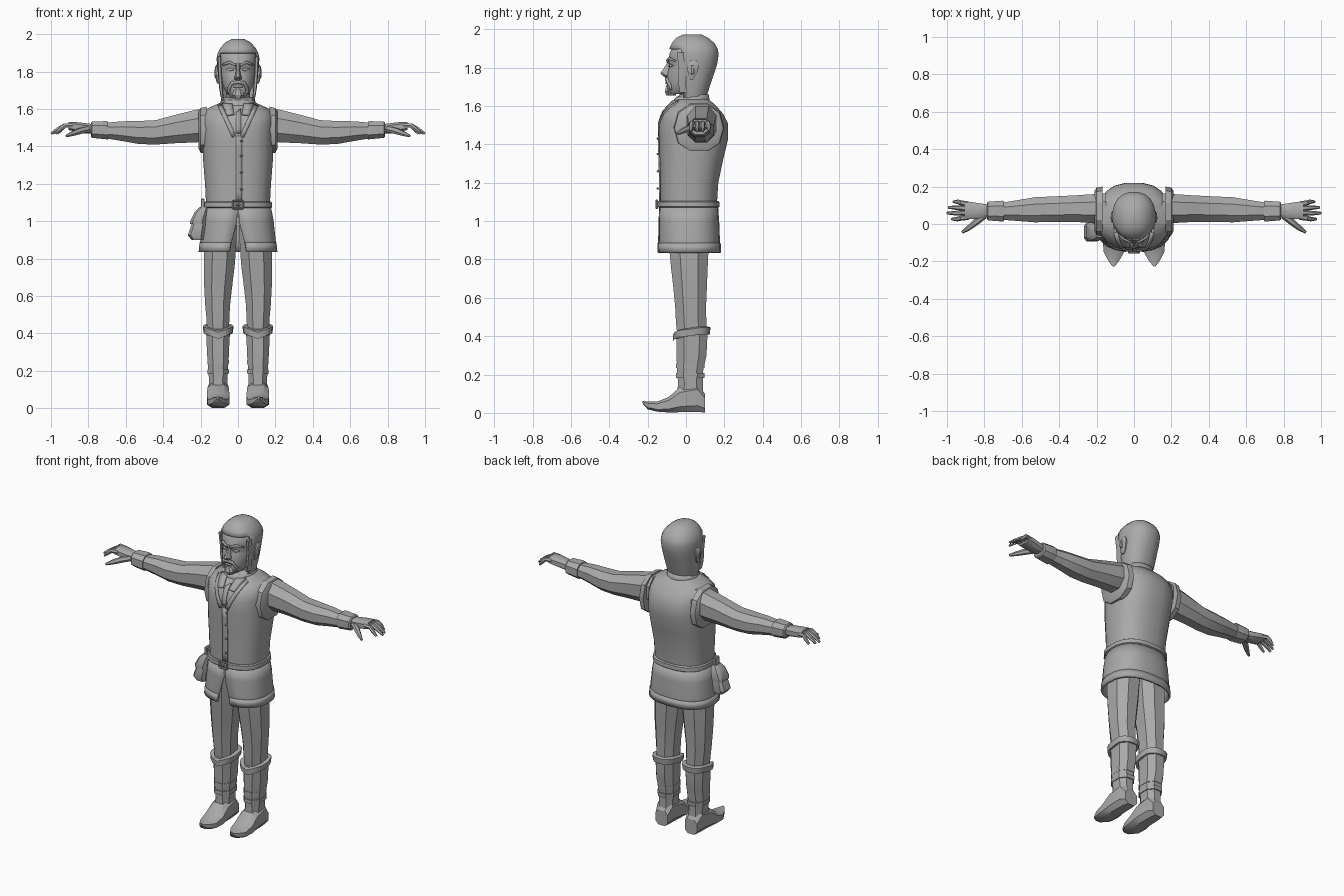
import bpy, bmesh, math
from mathutils import Vector
from mathutils.bvhtree import BVHTree

GREY = bpy.data.materials.new("plain grey")
GREY.diffuse_color = (0.4, 0.4, 0.4, 1)


def finish(name, bm, mirror=False, thick=0, angle=32):
    bmesh.ops.recalc_face_normals(bm, faces=bm.faces)
    me = bpy.data.meshes.new(name)
    bm.to_mesh(me)
    ob = bpy.data.objects.new(name, me)
    bpy.context.collection.objects.link(ob)
    me.materials.append(GREY)
    if thick:
        m = ob.modifiers.new("thickness", 'SOLIDIFY')
        m.thickness, m.offset = thick, 0
    if mirror:
        ob.modifiers.new("mirror", 'MIRROR')
    bpy.ops.object.select_all(action='DESELECT')
    ob.select_set(True)
    bpy.context.view_layer.objects.active = ob
    bpy.ops.object.shade_smooth_by_angle(angle=math.radians(angle))
    return ob


def place(axis, t, a, b):
    return {'z': (a, b, t), 'x': (t, a, b), 'y': (a, t, b)}[axis]


def loft(rows, n=8, p=2.4, axis='z', caps=True, turn=0.5):
    """Rows are (position, a min, a max, b min, b max); p is the corner squareness."""
    bm, rings = bmesh.new(), []
    for t, a0, a1, b0, b1 in rows:
        ring = []
        for i in range(n):
            u = 2 * math.pi * (i + turn) / n - math.pi / 2
            c, s = math.cos(u), math.sin(u)
            a = (a0 + a1) / 2 + (a1 - a0) / 2 * math.copysign(abs(c) ** (2 / p), c)
            b = (b0 + b1) / 2 + (b1 - b0) / 2 * math.copysign(abs(s) ** (2 / p), s)
            ring.append(bm.verts.new(place(axis, t, a, b)))
        rings.append(ring)
    for r, q in zip(rings, rings[1:]):
        for i in range(n):
            bm.faces.new((r[i], r[(i + 1) % n], q[(i + 1) % n], q[i]))
    if caps:
        bm.faces.new(rings[0])
        bm.faces.new(rings[-1])
    return bm


def sym(rows):
    return [(z, -w, w, y0, y1) for z, w, y0, y1 in rows]


def tube(name, path, n=6, mirror=True):
    """Tapered tube through (x, y, z, radius) points."""
    bm, rings = bmesh.new(), []
    pts = [Vector(q[:3]) for q in path]
    for i, q in enumerate(path):
        d = (pts[min(i + 1, len(pts) - 1)] - pts[max(i - 1, 0)]).normalized()
        side = d.cross(Vector((0, 0, 1))).normalized()
        up = side.cross(d)
        rings.append([bm.verts.new(pts[i] + q[3] * (math.cos(k * 2 * math.pi / n) * side
                      + math.sin(k * 2 * math.pi / n) * up)) for k in range(n)])
    for r, s in zip(rings, rings[1:]):
        for i in range(n):
            bm.faces.new((r[i], r[(i + 1) % n], s[(i + 1) % n], s[i]))
    bm.faces.new(rings[0])
    bm.faces.new(rings[-1])
    return finish(name, bm, mirror)


def box(name, c, size, mirror=False, bevel=0.004):
    bm = bmesh.new()
    bmesh.ops.create_cube(bm, size=1)
    for v in bm.verts:
        v.co = Vector(c) + Vector([v.co[i] * size[i] for i in range(3)])
    bmesh.ops.bevel(bm, geom=bm.edges[:], offset=bevel, segments=1, affect='EDGES')
    return finish(name, bm, mirror)


def strip(name, tree, left, right, mirror=True, steps=6, lift=0.003, thick=0.008):
    """Plate laid on the front of a body between two (x, z) polylines."""
    def at(line, f):
        k = min(int(f * (len(line) - 1)), len(line) - 2)
        return Vector(line[k]).lerp(Vector(line[k + 1]), f * (len(line) - 1) - k)
    bm, rows = bmesh.new(), []
    for i in range(steps + 1):
        row = []
        for x, z in (at(left, i / steps), at(right, i / steps)):
            hit = tree.ray_cast(Vector((x, -1, z)), Vector((0, 1, 0)))[0]
            row.append(bm.verts.new((x, (hit.y if hit else -0.06) - lift, z)))
        rows.append(row)
    for r, q in zip(rows, rows[1:]):
        bm.faces.new((r[0], r[1], q[1], q[0]))
    return finish(name, bm, mirror, thick)


# Vest
bm = loft(sym([(1.08, .172, -.135, .162), (1.2, .178, -.135, .17), (1.32, .188, -.138, .195),
               (1.43, .192, -.142, .222), (1.51, .193, -.142, .22), (1.56, .192, -.125, .195),
               (1.6, .172, -.088, .16), (1.625, .115, -.065, .132), (1.64, .08, -.045, .11)]), 20, 2.5)
vest_tree = BVHTree.FromBMesh(bm)
finish("vest", bm)
strip("vest_lapel", vest_tree, [(.088, 1.625), (.012, 1.46)], [(.108, 1.615), (.03, 1.445)])
strip("vest_placket", vest_tree, [(-.012, 1.455), (-.012, 1.1)], [(.022, 1.455), (.022, 1.1)], False)
strip("shirt_placket", vest_tree, [(-.012, 1.58), (-.012, 1.47)], [(.016, 1.6), (.016, 1.47)], False)
for z in (1.43, 1.35, 1.26, 1.17):
    box("vest_button", (.018, -.147, z), (.016, .012, .012))
# Armhole rims
finish("armhole_rim", loft([(.168, -.065, .2, 1.36, 1.618), (.2, -.06, .195, 1.36, 1.61),
                            (.212, -.035, .175, 1.385, 1.59)], 10, 2.3, 'x'), True)

# Belt and buckle
finish("belt", loft(sym([(1.07, .178, -.143, .17), (1.075, .185, -.149, .176),
                         (1.1, .183, -.149, .175), (1.105, .176, -.143, .168)]), 20, 2.5))
box("buckle_side", (.027, -.152, 1.088), (.01, .014, .048), True)
for z in (1.068, 1.108):
    box("buckle_bar", (0, -.152, z), (.062, .014, .01))
box("buckle_pin", (0, -.154, 1.088), (.028, .01, .012))


# Tunic skirt, split at the front
def skirt(name, rows, thick, n=22):
    bm, rings = bmesh.new(), []
    for z, w, y0, y1, gap in rows:
        ring = []
        for i in range(n + 1):
            u = -math.pi / 2 + gap / w + (2 * math.pi - 2 * gap / w) * i / n
            c, s = math.cos(u), math.sin(u)
            ring.append(bm.verts.new((w * math.copysign(abs(c) ** .8, c),
                        (y0 + y1) / 2 + (y1 - y0) / 2 * math.copysign(abs(s) ** .8, s), z)))
        rings.append(ring)
    for r, q in zip(rings, rings[1:]):
        for i in range(n):
            bm.faces.new((r[i], r[i + 1], q[i + 1], q[i]))
    finish(name, bm, False, thick)


skirt("tunic_skirt", [(1.08, .172, -.135, .162, .001), (1.0, .187, -.138, .168, .002),
                      (.9, .197, -.141, .172, .02), (.835, .202, -.142, .174, .03)], .01)
skirt("skirt_hem", [(.885, .2, -.143, .175, .026), (.835, .205, -.145, .177, .034)], .012)

# Belt pouch
finish("pouch", loft([(.9, -.25, -.185, -.085, .0), (.925, -.27, -.18, -.095, .01),
                      (1.0, -.245, -.17, -.085, .005), (1.06, -.215, -.16, -.07, -.005)], 8, 4))
finish("pouch_flap", loft([(.985, -.258, -.175, -.092, .01), (1.0, -.258, -.175, -.094, .012),
                           (1.05, -.232, -.165, -.085, .005), (1.075, -.205, -.16, -.07, -.01)], 8, 4))
box("pouch_loop", (-.188, -.04, 1.085), (.02, .045, .07))

# Neck, collar
finish("neck", loft(sym([(1.58, .075, -.05, .11), (1.64, .066, -.035, .105), (1.74, .066, -.035, .11)]), 12, 2.1))
finish("collar", loft(sym([(1.6, .1, -.075, .125), (1.635, .088, -.058, .118), (1.66, .08, -.02, .115)]),
                      14, 2.2, caps=False), thick=.012)
strip("collar_tip", vest_tree, [(.03, 1.625), (.02, 1.57)], [(.085, 1.63), (.06, 1.565)], lift=.008)

# Head
bm = loft(sym([(1.662, .04, -.088, .02), (1.68, .06, -.1, .06), (1.72, .08, -.1, .11), (1.755, .09, -.1, .135),
               (1.79, .096, -.092, .15), (1.815, .098, -.086, .155), (1.835, .1, -.096, .158),
               (1.88, .104, -.085, .158), (1.92, .088, -.065, .142), (1.95, .06, -.04, .11),
               (1.962, .03, -.01, .075)]), 20, 2.2)
face_tree = BVHTree.FromBMesh(bm)
finish("head", bm)
# Hair cap with long sides
bm = loft(sym([(1.645, .086, -.05, .104), (1.7, .096, -.055, .12), (1.76, .103, -.07, .14),
               (1.82, .108, -.09, .16), (1.87, .112, -.092, .168), (1.898, .106, -.085, .162),
               (1.925, .092, -.072, .147), (1.952, .066, -.05, .115), (1.97, .034, -.014, .08)]), 20, 2.3)
gone = [f for f in bm.faces if f.calc_center_median().z < 1.89 and f.calc_center_median().y < -.02]
bmesh.ops.delete(bm, geom=gone, context='FACES')
finish("hair", bm, thick=.008)
# Sideburns
finish("sideburn", loft([(1.67, .078, .094, -.035, .005), (1.72, .082, .102, -.042, .0),
                         (1.8, .088, .108, -.04, .01), (1.88, .09, .11, -.05, .0)], 6, 3), True)
# Ears
finish("ear", loft([(1.735, .095, .112, .015, .04), (1.76, .095, .12, .01, .055), (1.8, .1, .125, .005, .068),
                    (1.825, .1, .123, .015, .065), (1.838, .1, .115, .025, .055)], 8, 2.4), True)
box("ear_bowl", (.122, .033, 1.79), (.008, .018, .05), True)
# Face features
finish("nose", loft(sym([(1.752, .012, -.112, -.07), (1.76, .022, -.126, -.07), (1.772, .02, -.137, -.07),
                         (1.79, .014, -.122, -.07), (1.825, .01, -.1, -.07), (1.845, .013, -.096, -.07)]), 8, 2.2))
strip("eyebrow", face_tree, [(.01, 1.826), (.045, 1.842), (.078, 1.832)],
      [(.012, 1.84), (.045, 1.856), (.08, 1.84)], lift=.005, thick=.01)
strip("eye", face_tree, [(.022, 1.806), (.04, 1.803), (.06, 1.809)],
      [(.022, 1.809), (.04, 1.819), (.06, 1.813)], lift=.002)
strip("moustache", face_tree, [(0, 1.737), (.03, 1.73), (.046, 1.7), (.042, 1.685)],
      [(0, 1.752), (.034, 1.748), (.055, 1.71), (.05, 1.685)], lift=.005, thick=.012)
strip("lower_lip", face_tree, [(-.024, 1.716), (.024, 1.716)], [(-.02, 1.727), (.02, 1.727)], False, lift=.003)
finish("goatee", loft(sym([(1.655, .022, -.104, -.05), (1.675, .036, -.112, -.05),
                           (1.7, .022, -.106, -.07), (1.71, .012, -.102, -.07)]), 8, 2.4))

# Sleeves and cuffs
finish("sleeve", loft([(.15, .0, .17, 1.43, 1.61), (.22, .0, .165, 1.415, 1.603), (.32, .006, .158, 1.412, 1.578),
                       (.44, .006, .152, 1.405, 1.545), (.53, .004, .148, 1.408, 1.54),
                       (.62, .012, .132, 1.425, 1.538), (.72, .02, .115, 1.442, 1.528)], 8, 2.2, 'x'), True)
finish("cuff", loft([(.695, .012, .126, 1.435, 1.536), (.705, .01, .128, 1.435, 1.538),
                     (.78, .016, .122, 1.443, 1.535), (.787, .024, .114, 1.45, 1.528)], 8, 2.6, 'x'), True)
# Hands
finish("palm", loft([(.77, .035, .105, 1.465, 1.52), (.82, .028, .112, 1.468, 1.526),
                     (.87, .024, .12, 1.478, 1.532), (.905, .024, .12, 1.486, 1.532)], 8, 3, 'x'), True)
for y, tip, spread in ((.036, .975, -.01), (.06, 1.0, -.002), (.084, .992, .004), (.107, .965, .012)):
    tube("finger", [(.885, y, 1.511, .014), (.925, y + spread * .5, 1.512, .0135),
                    (.96 + (tip - 1) * .5, y + spread, 1.494, .012), (tip, y + spread, 1.468, .007)])
tube("thumb", [(.8, .045, 1.492, .018), (.845, .01, 1.482, .018), (.885, -.022, 1.468, .014),
               (.918, -.045, 1.455, .007)])

# Trousers
finish("trouser_leg", loft([(.4, .045, .17, -.05, .11), (.47, .042, .172, -.058, .112), (.55, .038, .18, -.062, .11),
                            (.65, .026, .186, -.072, .115), (.76, .012, .188, -.085, .12),
                            (.86, .004, .188, -.095, .125), (.98, .0, .172, -.1, .13)], 8, 2.3), True)
# Boots
finish("boot_shaft", loft([(.08, .052, .158, -.055, .095), (.15, .054, .158, -.045, .092),
                           (.21, .05, .163, -.05, .092), (.3, .044, .17, -.055, .112),
                           (.36, .042, .172, -.055, .115), (.42, .036, .176, -.058, .118)], 8, 2.5), True)
finish("boot_foot", loft([(.1, .06, .15, 0, .1), (.06, .05, .162, 0, .16), (-.03, .045, .167, 0, .14),
                          (-.09, .042, .17, 0, .085), (-.15, .05, .165, .005, .06),
                          (-.2, .08, .137, .018, .06), (-.226, .104, .116, .048, .062)], 8, 3, 'y'), True)
for z in (.195, .245):
    finish("ankle_strap", loft([(z - .012, .046, .166, -.056, .1), (z + .012, .045, .167, -.056, .102)],
                               8, 2.5), True)
# Turned boot tops, dipping to a point in front
bm = loft([(.405, .028, .184, -.066, .124), (.44, .024, .188, -.068, .128), (.445, .04, .174, -.055, .115)],
          16, 2.5, turn=0)
for v in bm.verts:
    v.co.z += .1 * (v.co.y - .06) if v.co.y < .06 else .005
    v.co.z -= .022 * max(0, 1 - abs(v.co.x - .106) / .06) if v.co.y < 0 else 0
finish("boot_top", bm, True)
